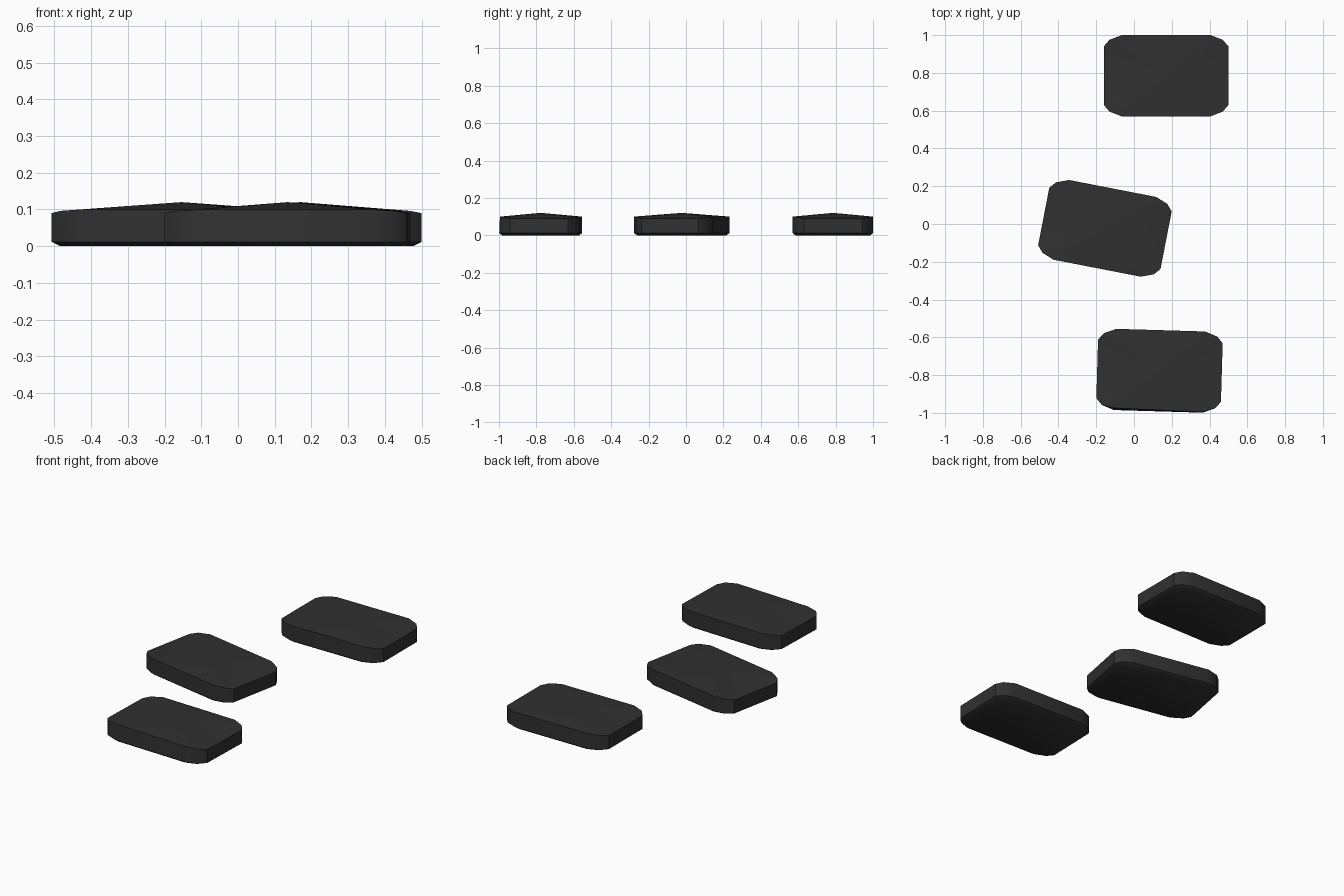
import bpy, bmesh, math

cube = bpy.data.objects.get("Cube")
if cube:
    bpy.data.objects.remove(cube, do_unlink=True)

# Dark stone material
stone = bpy.data.materials.new("charcoal_stone")
stone.use_nodes = True
colour = (0.03, 0.03, 0.03, 1)
stone.diffuse_color = colour
bsdf = next(n for n in stone.node_tree.nodes if n.type == 'BSDF_PRINCIPLED')
bsdf.inputs["Base Color"].default_value = colour
bsdf.inputs["Roughness"].default_value = 0.8

# One rounded corner as (x, y, top height), mirrored into the full outline
CORNER = [(0.33, 0.155, 0.09), (0.30, 0.19, 0.096), (0.235, 0.215, 0.10)]
OUTLINE = []
for sx, sy in ((1, 1), (-1, 1), (-1, -1), (1, -1)):
    points = CORNER if sx * sy > 0 else CORNER[::-1]
    OUTLINE += [(sx * x, sy * y, z) for x, y, z in points]


def paving_stone(name, x, y, angle, lean=0.0):
    """Slab with a shallow domed top, straight sides and a chamfered base."""
    bm = bmesh.new()
    base = [bm.verts.new((px * 0.93, py * 0.93, 0.0)) for px, py, z in OUTLINE]
    low = [bm.verts.new((px, py, 0.012)) for px, py, z in OUTLINE]
    high = [bm.verts.new(p) for p in OUTLINE]
    apex = bm.verts.new((0, 0, 0.12))
    # Slight lean of the front wall
    for v in high:
        if v.co.y < -0.2:
            v.co.y += lean * (0.5 - v.co.x)
    bm.faces.new(base[::-1])
    n = len(OUTLINE)
    for i in range(n):
        j = (i + 1) % n
        bm.faces.new((base[i], base[j], low[j], low[i]))
        bm.faces.new((low[i], low[j], high[j], high[i]))
        bm.faces.new((high[i], high[j], apex))
    bmesh.ops.recalc_face_normals(bm, faces=bm.faces)
    mesh = bpy.data.meshes.new(name)
    bm.to_mesh(mesh)
    bm.free()
    mesh.materials.append(stone)
    obj = bpy.data.objects.new(name, mesh)
    obj.location = (x, y, 0)
    obj.rotation_euler.z = math.radians(angle)
    bpy.context.collection.objects.link(obj)
    # Soft shading with crisp rims
    bpy.ops.object.select_all(action='DESELECT')
    obj.select_set(True)
    bpy.context.view_layer.objects.active = obj
    bpy.ops.object.shade_smooth_by_angle(angle=math.radians(40))


# Three stepping stones from back to front
paving_stone("back_stone", 0.17, 0.785, 0)
paving_stone("middle_stone", -0.154, -0.023, -11)
paving_stone("front_stone", 0.135, -0.777, -1.7, lean=0.015)
